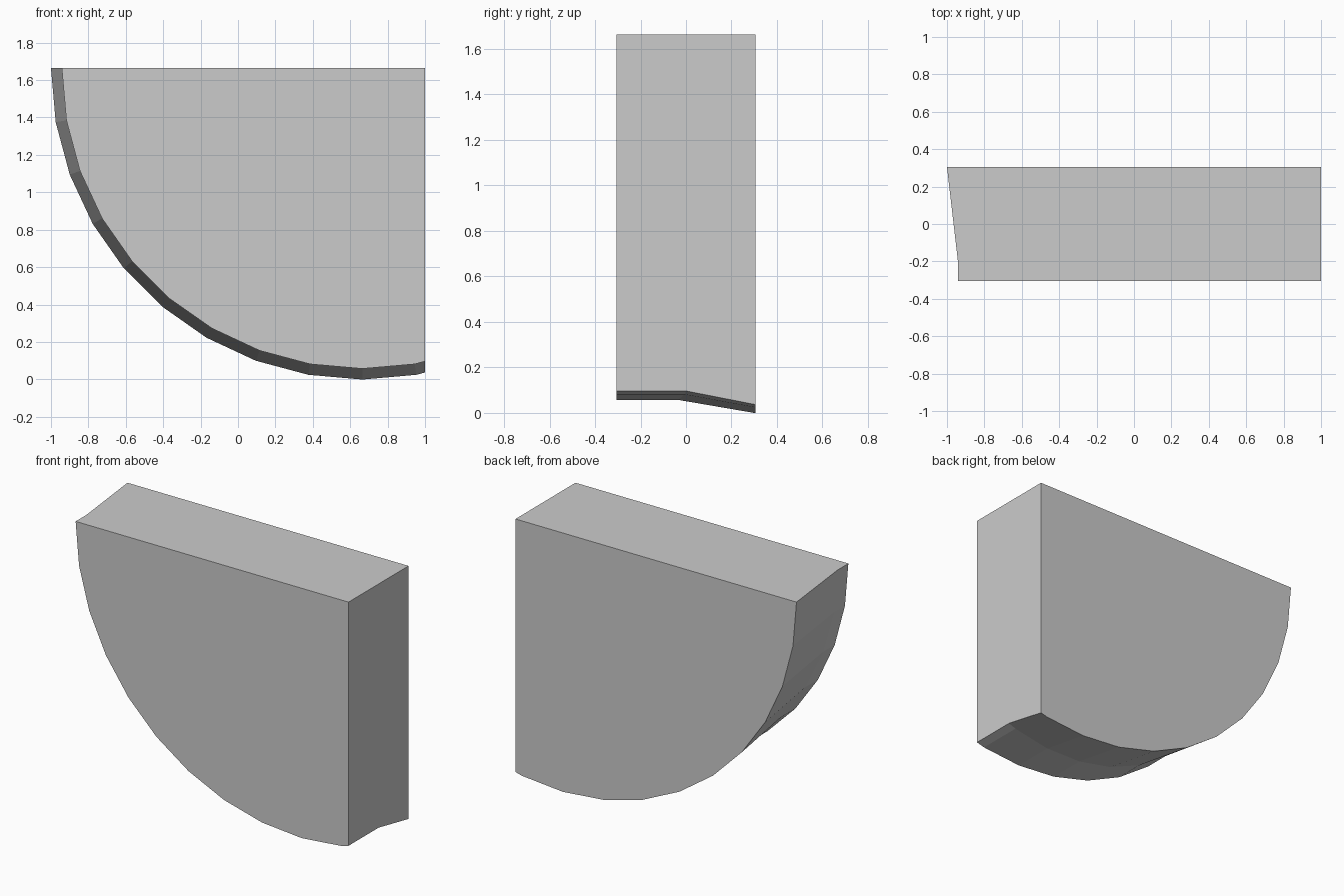
import bpy, bmesh, math

cube = bpy.data.objects.get("Cube")
if cube:
    bpy.data.objects.remove(cube, do_unlink=True)

CX, TOP, HALF = 0.665, 1.664, 0.305
R_FRONT, R_BACK = 1.607, 1.665

grey = bpy.data.materials.new("plain grey")
grey.use_nodes = True
colour = (0.6, 0.6, 0.6, 1)
grey.diffuse_color = colour
grey.node_tree.nodes["Principled BSDF"].inputs["Base Color"].default_value = colour


def ring(bm, radius, depth):
    """Arc in ten-degree steps closed by the top right corner; depth gives y from x."""
    pts = []
    for i in range(12):
        a = math.radians(10 * i)
        pts.append((CX - radius * math.cos(a), TOP - radius * math.sin(a)))
    pts.append((pts[-1][0], TOP))
    return [bm.verts.new((x, depth(x), z)) for x, z in pts]


# Curved slab: straight rim in front, flaring out towards the back
bm = bmesh.new()
rings = [
    ring(bm, R_FRONT, lambda x: -HALF),
    ring(bm, R_FRONT, lambda x: 0.1 * x - 0.1),
    ring(bm, R_BACK, lambda x: HALF),
]
for a, b in zip(rings, rings[1:]):
    for i in range(len(a)):
        j = (i + 1) % len(a)
        bm.faces.new((a[i], a[j], b[j], b[i]))
bm.faces.new(rings[0])
bm.faces.new(rings[-1][::-1])

# Flat right-hand end
cut = bmesh.ops.bisect_plane(bm, geom=bm.verts[:] + bm.edges[:] + bm.faces[:],
                             plane_co=(1, 0, 0), plane_no=(1, 0, 0), clear_outer=True)
edges = [e for e in cut["geom_cut"] if isinstance(e, bmesh.types.BMEdge)]
bmesh.ops.contextual_create(bm, geom=edges)
bmesh.ops.recalc_face_normals(bm, faces=bm.faces[:])

mesh = bpy.data.meshes.new("curved_slab")
bm.to_mesh(mesh)
bm.free()
mesh.materials.append(grey)
slab = bpy.data.objects.new("curved_slab", mesh)
bpy.context.collection.objects.link(slab)
